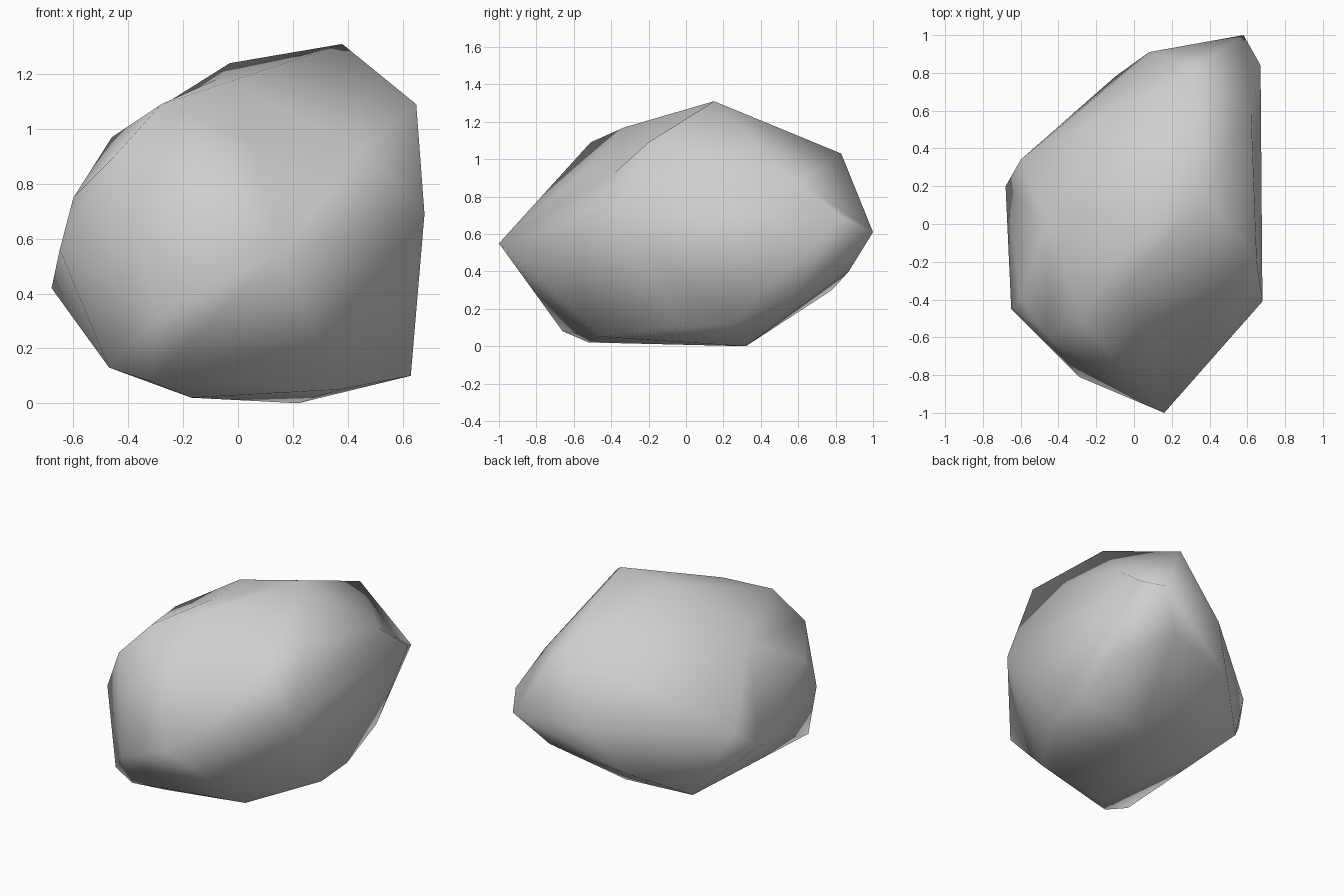
import bpy
import bmesh
from mathutils import Vector

# Remove the default object if the scene has it
default_object = bpy.data.objects.get("Cube")
if default_object:
    bpy.data.objects.remove(default_object, do_unlink=True)


def make_material(name, colour):
    material = bpy.data.materials.new(name)
    material.use_nodes = True
    material.diffuse_color = colour
    shader = material.node_tree.nodes["Principled BSDF"]
    shader.inputs["Base Color"].default_value = colour
    shader.inputs["Roughness"].default_value = 0.9
    return material


# Corners of the boulder, listed in rings from the ground upwards
underside = [(.22, .32, 0), (-.17, -.52, .02), (.37, -.45, .05),
             (.63, -.02, .1), (.63, .25, .12), (-.32, -.66, .08),
             (-.47, -.62, .13), (-.4, .5, .13)]
lower_ring = [(.63, .56, .26), (-.1, .78, .3), (.4, .87, .4),
              (-.29, -.81, .32), (-.68, .2, .42)]
waist_ring = [(.16, -1, .55), (.68, -.41, .69), (.67, .84, .69),
              (.58, 1, .61), (.08, .91, .58), (-.6, .34, .53),
              (-.65, -.45, .56)]
shoulder_ring = [(-.6, -.4, .75), (-.46, -.6, .89), (-.46, 0, .97),
                 (.32, .83, 1.03), (.65, -.2, 1.09)]
crown = [(-.28, -.51, 1.09), (-.03, .06, 1.24), (.17, -.07, 1.24),
         (.38, .15, 1.31)]

# Hollow corners, each with the outward shift that places it on the hull
# before it is pressed back in: lip, floor and crest of the notch, then flank
hollows = [((.04, -.51, .97), (.02, -.05, .11)),
           ((.46, -.38, .93), (.04, -.1, .16)),
           ((.17, -.3, .92), (0, 0, .24)),
           ((-.04, -.33, 1.17), (0, -.01, .02)),
           ((-.08, -.17, 1.18), (0, 0, .05)),
           ((.62, .6, .88), (.06, .04, .1))]


def build_rock(name, corners, dents, material):
    bm = bmesh.new()
    for corner in corners:
        bm.verts.new(corner)
    pressed = {}
    for position, shift in dents:
        vert = bm.verts.new(Vector(position) + Vector(shift))
        pressed[vert] = Vector(position)

    # Wrap the corners in a faceted skin, then press in the hollows
    bmesh.ops.convex_hull(bm, input=list(bm.verts), use_existing_faces=False)
    for vert, position in pressed.items():
        if vert.is_valid:
            vert.co = position
    loose = [vert for vert in bm.verts if not vert.link_faces]
    bmesh.ops.delete(bm, geom=loose, context="VERTS")
    bmesh.ops.recalc_face_normals(bm, faces=list(bm.faces))

    mesh = bpy.data.meshes.new(name)
    bm.to_mesh(mesh)
    bm.free()
    mesh.materials.append(material)
    rock = bpy.data.objects.new(name, mesh)
    bpy.context.collection.objects.link(rock)
    return rock


# Boulder, softly shaded all over
stone = make_material("stone_grey", (.63, .63, .63, 1))
all_corners = underside + lower_ring + waist_ring + shoulder_ring + crown
boulder = build_rock("boulder", all_corners, hollows, stone)

bpy.ops.object.select_all(action="DESELECT")
boulder.select_set(True)
bpy.context.view_layer.objects.active = boulder
bpy.ops.object.shade_smooth()
